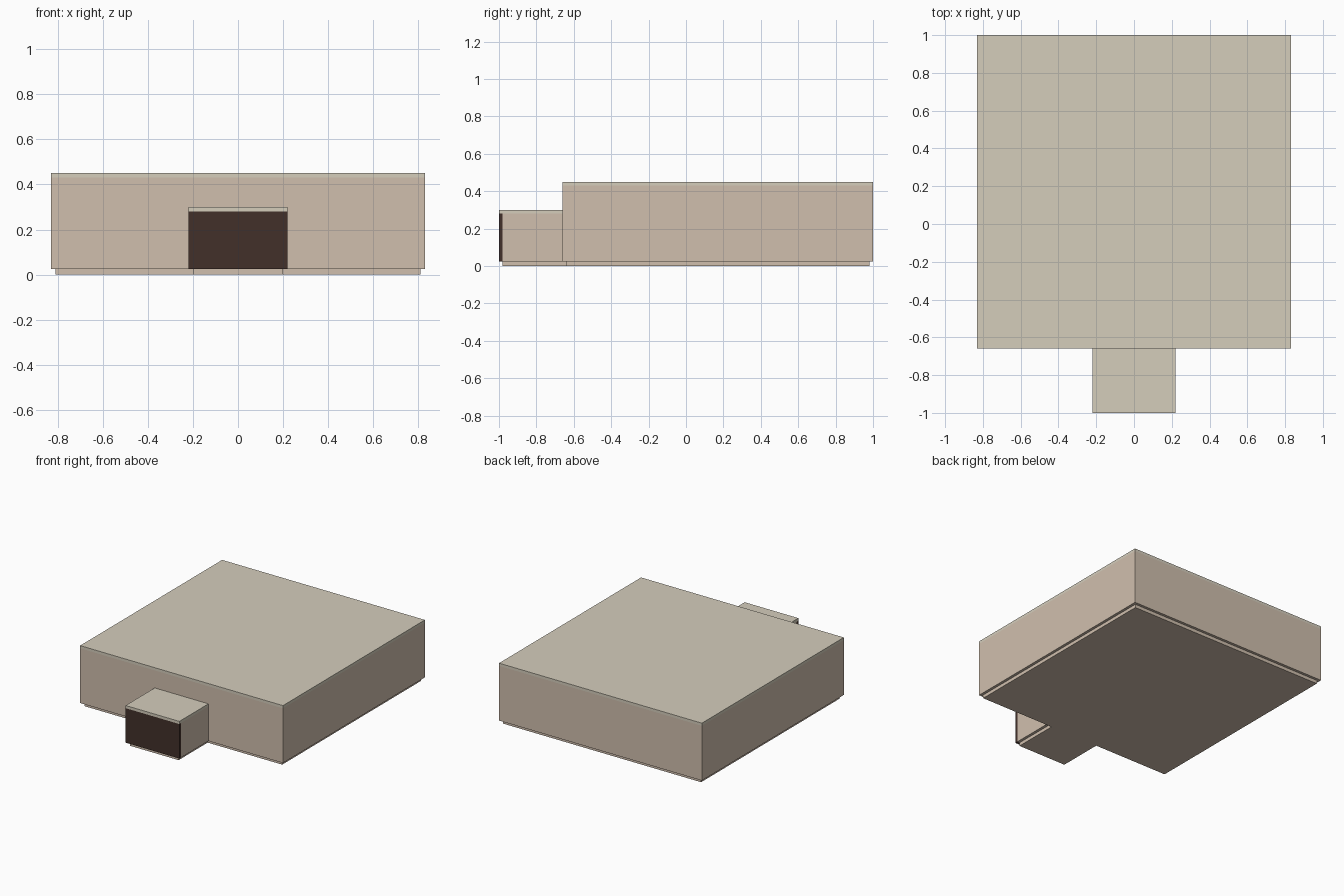
import bpy, bmesh

if "Cube" in bpy.data.objects:
    bpy.data.objects.remove(bpy.data.objects["Cube"])


def material(name, rgb):
    m = bpy.data.materials.new(name)
    m.diffuse_color = (*rgb, 1)
    m.use_nodes = True
    m.node_tree.nodes["Principled BSDF"].inputs["Base Color"].default_value = m.diffuse_color
    return m


WALL = material("wall_plaster", (0.63, 0.52, 0.42))
ROOF = material("roof_stone", (0.66, 0.61, 0.50))
DARK = material("dark_door", (0.055, 0.03, 0.023))


def prism(name, outline, z0, z1, mat):
    """Extrude a counter-clockwise outline from z0 to z1."""
    bm = bmesh.new()
    face = bm.faces.new([bm.verts.new((x, y, z0)) for x, y in outline])
    ext = bmesh.ops.extrude_face_region(bm, geom=[face], use_keep_orig=True)
    top = [v for v in ext["geom"] if isinstance(v, bmesh.types.BMVert)]
    bmesh.ops.translate(bm, verts=top, vec=(0, 0, z1 - z0))
    bmesh.ops.recalc_face_normals(bm, faces=bm.faces)
    me = bpy.data.meshes.new(name)
    bm.to_mesh(me)
    bm.free()
    me.materials.append(mat)
    ob = bpy.data.objects.new(name, me)
    bpy.context.collection.objects.link(ob)
    return ob


def rect(w, y0, y1):
    return [(-w, y0), (w, y0), (w, y1), (-w, y1)]


BASE_Z, TRIM, INSET = 0.025, 0.02, 0.02
HALL_W, HALL_Y, HALL_Z = 0.83, -0.66, 0.45
PORCH_W, PORCH_Z = 0.22, 0.30

# Recessed T-shaped foundation under hall and porch
right = [(PORCH_W - INSET, -1 + INSET), (PORCH_W - INSET, HALL_Y + INSET),
         (HALL_W - INSET, HALL_Y + INSET), (HALL_W - INSET, 1 - INSET)]
prism("foundation", right + [(-x, y) for x, y in reversed(right)], 0, BASE_Z, WALL)

# Main hall and its flat roof
hall = rect(HALL_W, HALL_Y, 1)
prism("hall_walls", hall, BASE_Z, HALL_Z - TRIM, WALL)
prism("hall_roof", hall, HALL_Z - TRIM, HALL_Z, ROOF)

# Entrance porch, roof and dark door panel
prism("porch_walls", rect(PORCH_W, -1 + TRIM, HALL_Y), BASE_Z, PORCH_Z - TRIM, WALL)
prism("porch_roof", rect(PORCH_W, -1, HALL_Y), PORCH_Z - TRIM, PORCH_Z, ROOF)
prism("porch_door", rect(PORCH_W, -1, -1 + TRIM), BASE_Z, PORCH_Z - TRIM, DARK)
